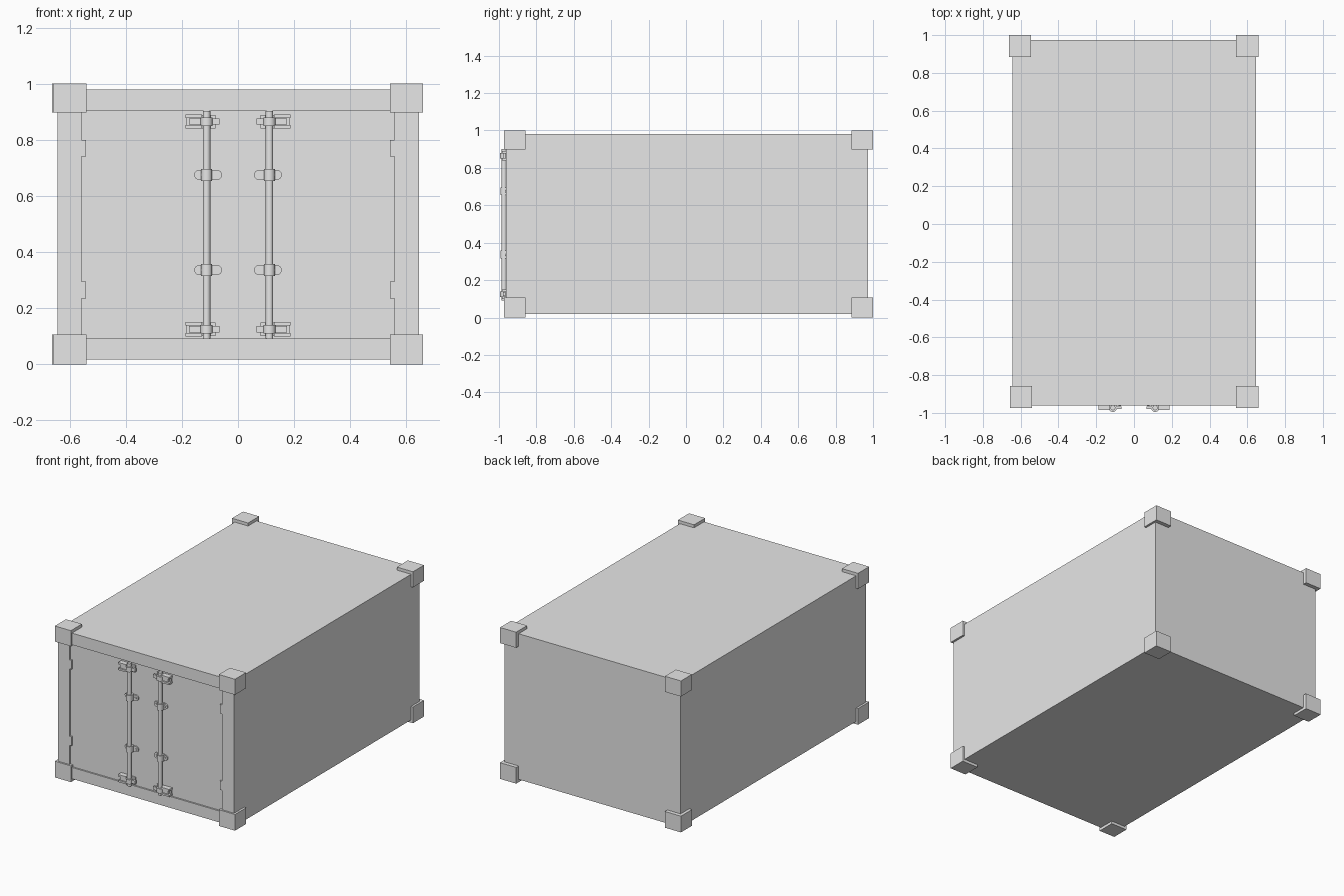
import bpy
import bmesh
from math import radians
from mathutils import Matrix, Vector

default = bpy.data.objects.get("Cube")
if default:
    bpy.data.objects.remove(default, do_unlink=True)

GREY = (0.8, 0.8, 0.8, 1.0)
grey = bpy.data.materials.new("plain grey")
grey.use_nodes = True
grey.diffuse_color = GREY
grey.node_tree.nodes["Principled BSDF"].inputs["Base Color"].default_value = GREY


def finish(name, bm, smooth=False):
    bmesh.ops.recalc_face_normals(bm, faces=bm.faces)
    mesh = bpy.data.meshes.new(name)
    bm.to_mesh(mesh)
    bm.free()
    mesh.materials.append(grey)
    obj = bpy.data.objects.new(name, mesh)
    bpy.context.collection.objects.link(obj)
    if smooth:
        bpy.ops.object.select_all(action="DESELECT")
        obj.select_set(True)
        bpy.context.view_layer.objects.active = obj
        bpy.ops.object.shade_smooth_by_angle(angle=radians(35))
    return obj


def add_box(bm, x, y, z):
    lo, hi = Vector((x[0], y[0], z[0])), Vector((x[1], y[1], z[1]))
    size = hi - lo
    m = Matrix.Translation((lo + hi) / 2) @ Matrix.Diagonal((*[abs(s) for s in size], 1))
    return bmesh.ops.create_cube(bm, size=1, matrix=m)["verts"]


def add_cylinder(bm, centre, radius, length, axis, sides=16):
    turn = Matrix.Rotation(radians(90), 4, "X") if axis == "Y" else Matrix()
    bmesh.ops.create_cone(bm, cap_ends=True, segments=sides, radius1=radius, radius2=radius,
                          depth=length, matrix=Matrix.Translation(centre) @ turn)


FRONT, DOOR = -0.962, -0.952
DOOR_X, DOOR_Z = 0.557, (0.093, 0.903)

# Closed body, with the door field set back into the front face
bm = bmesh.new()
add_box(bm, (-0.643, 0.645), (FRONT, 0.974), (0.018, 0.98))
bm.normal_update()
front = min(bm.faces, key=lambda f: f.calc_center_median().y)


def set_front(face, y):
    mid = face.calc_center_median()
    for v in face.verts:
        v.co = (DOOR_X if v.co.x > mid.x else -DOOR_X, y, DOOR_Z[1] if v.co.z > mid.z else DOOR_Z[0])


bmesh.ops.inset_individual(bm, faces=[front], thickness=0.05)
set_front(front, FRONT)
bmesh.ops.inset_individual(bm, faces=[front], thickness=0.001)
set_front(front, DOOR)
finish("container_body", bm)

# Corner castings
for end, ys, shift in (("front", (-0.973, -0.857), 0.0), ("back", (0.885, 1.0), -0.006)):
    for side, xs in (("right", (-0.657 + shift, -0.54 + shift)), ("left", (0.541, 0.659))):
        for level, zs in (("lower", (0.0, 0.107)), ("upper", (0.897, 1.0))):
            bm = bmesh.new()
            add_box(bm, xs, ys, zs)
            finish(f"{level}_{end}_{side}_corner", bm)

ROD_X, ROD_Y = 0.112, -0.973
for side, s in (("right", -1), ("left", 1)):
    # Door hinges
    bm = bmesh.new()
    for z in (0.265, 0.77):
        add_box(bm, sorted((s * 0.541, s * 0.56)), (FRONT - 0.001, DOOR + 0.002), (z - 0.03, z + 0.03))
    finish(f"{side}_door_hinges", bm)

    # Locking rod
    bm = bmesh.new()
    add_cylinder(bm, (s * ROD_X, ROD_Y, 0.497), 0.0135, 0.81, "Z")
    finish(f"{side}_locking_rod", bm, True)

    # Rod guides: collar, saddle and two rounded bolt tabs
    for level, z in (("lower", 0.336), ("upper", 0.675)):
        bm = bmesh.new()
        add_cylinder(bm, (s * ROD_X, ROD_Y, z), 0.02, 0.042, "Z")
        add_box(bm, sorted((s * (ROD_X - 0.02), s * (ROD_X + 0.02))), (ROD_Y, DOOR), (z - 0.021, z + 0.021))
        add_box(bm, sorted((s * 0.072, s * 0.142)), (DOOR - 0.008, DOOR), (z - 0.018, z + 0.018))
        for x in (0.075, 0.138):
            add_cylinder(bm, (s * x, DOOR - 0.004, z), 0.018, 0.008, "Y")
            add_cylinder(bm, (s * x, DOOR - 0.006, z), 0.007, 0.012, "Y", 8)
        finish(f"{side}_{level}_rod_guide", bm, True)

    # Cam keepers: collar, central lug and a pair of fingers
    for level, z in (("lower", 0.125), ("upper", 0.865)):
        bm = bmesh.new()
        add_cylinder(bm, (s * ROD_X, ROD_Y, z), 0.022, 0.03, "Z")
        add_box(bm, sorted((s * 0.066, s * 0.175)), (ROD_Y - 0.006, ROD_Y + 0.008), (z - 0.011, z + 0.011))
        add_box(bm, sorted((s * 0.08, s * 0.183)), (DOOR - 0.008, DOOR), (z - 0.024, z + 0.024))
        for dz in (-0.019, 0.019):
            add_box(bm, sorted((s * 0.128, s * 0.187)), (ROD_Y - 0.012, DOOR), (z + dz - 0.006, z + dz + 0.006))
        finish(f"{side}_{level}_cam_keeper", bm, True)
